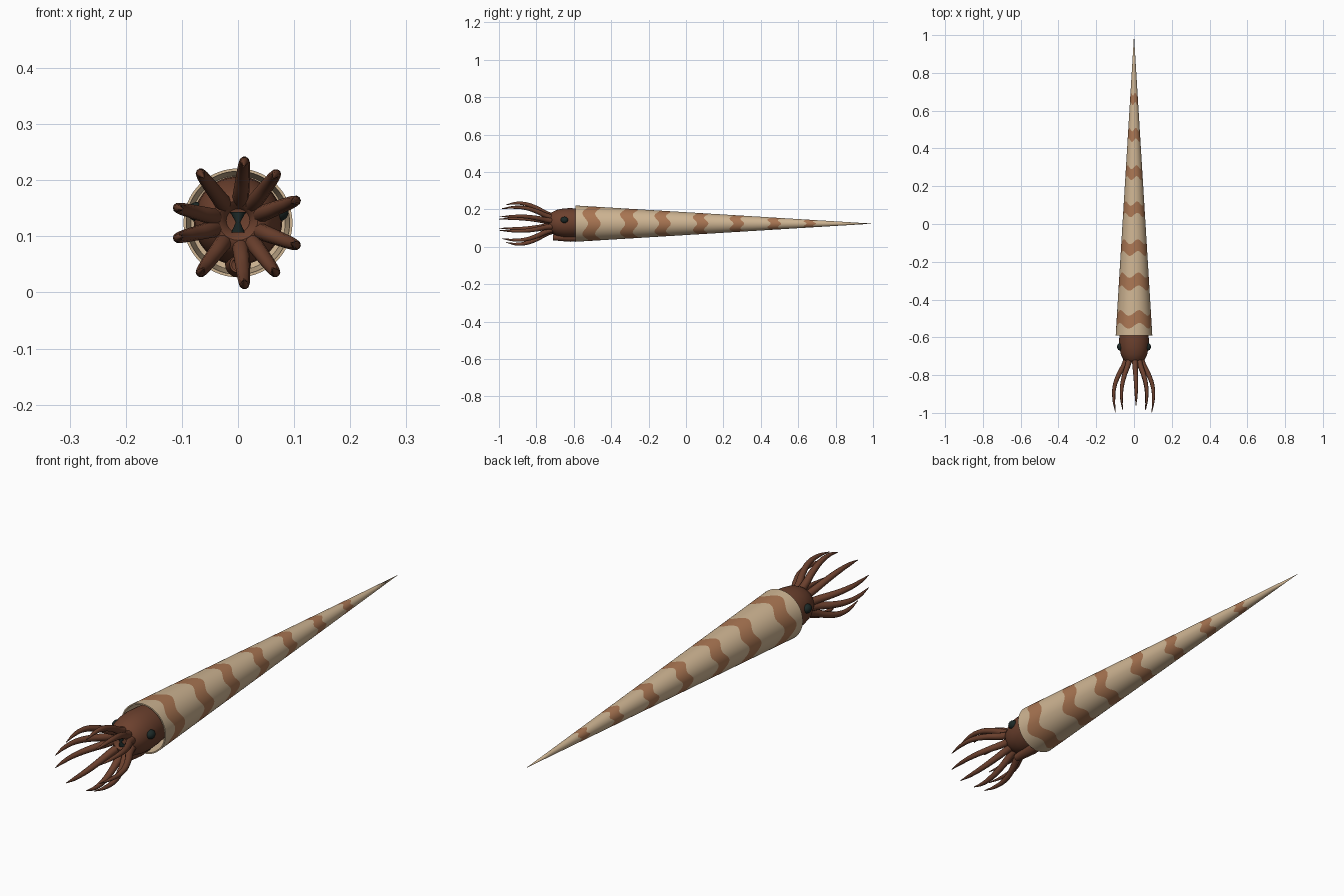
import bpy, bmesh
from math import sin, cos, pi, radians
from mathutils import Vector

cube = bpy.data.objects.get("Cube")
if cube:
    bpy.data.objects.remove(cube, do_unlink=True)

AXIS_Z = 0.124
MOUTH_Y, MOUTH_R = -0.59, 0.097


def material(name, rgb):
    m = bpy.data.materials.new(name)
    m.use_nodes = True
    m.diffuse_color = (*rgb, 1)
    m.node_tree.nodes["Principled BSDF"].inputs["Base Color"].default_value = (*rgb, 1)
    return m


CREAM = material("cream shell", (0.62, 0.46, 0.29))
STRIPE = material("tan stripe", (0.40, 0.18, 0.085))
SKIN = material("brown skin", (0.15, 0.052, 0.027))
DARK = material("dark eye and beak", (0.012, 0.022, 0.020))


def smooth(obj, angle=40):
    bpy.ops.object.select_all(action='DESELECT')
    obj.select_set(True)
    bpy.context.view_layer.objects.active = obj
    bpy.ops.object.shade_smooth_by_angle(angle=radians(angle))


def finish(name, bm, mats):
    bmesh.ops.remove_doubles(bm, verts=bm.verts, dist=1e-5)
    bmesh.ops.recalc_face_normals(bm, faces=bm.faces)
    mesh = bpy.data.meshes.new(name)
    bm.to_mesh(mesh)
    bm.free()
    for m in mats:
        mesh.materials.append(m)
    obj = bpy.data.objects.new(name, mesh)
    bpy.context.collection.objects.link(obj)
    smooth(obj)
    return obj


def lathe(name, rings, mats, seg=48, z=AXIS_Z, band_of=lambda i: 0):
    """Revolve rings about y; each ring is a function of angle giving (radius, y)."""
    bm = bmesh.new()
    loops = []
    for ring in rings:
        loop = []
        for k in range(seg):
            t = 2 * pi * k / seg
            r, y = ring(t)
            loop.append(bm.verts.new((r * cos(t), y, z + r * sin(t))))
        loops.append(loop)
    for i, (a, b) in enumerate(zip(loops, loops[1:])):
        for k in range(seg):
            n = (k + 1) % seg
            bm.faces.new((a[k], a[n], b[n], b[k])).material_index = band_of(i)
    bmesh.ops.dissolve_degenerate(bm, dist=1e-6, edges=bm.edges)
    return finish(name, bm, mats)


def fixed(points):
    return [lambda t, p=p: p for p in points]


# Shell: straight cone whose rings follow the wavy edges of the stripes
def cone_ring(y, amp):
    def ring(t):
        yy = y + amp * cos(5 * t)
        return MOUTH_R * (1 - yy) / (1 - MOUTH_Y), yy
    return ring


rings = fixed([(0, -0.46), (0.084, -0.48), (0.092, MOUTH_Y)])
rings.append(cone_ring(MOUTH_Y, 0))
striped = set()
for centre, half in [(-0.505, 0.034), (-0.305, 0.034), (-0.125, 0.031), (0.078, 0.03),
                     (0.272, 0.029), (0.472, 0.028), (0.662, 0.025)]:
    amp = 0.006 + 0.009 * (1 - centre) / 1.5
    striped.add(len(rings))
    rings += [cone_ring(centre - half, amp), cone_ring(centre + half, amp)]
rings += [cone_ring(0.85, 0), cone_ring(1.0, 0)]
lathe("shell", rings, [CREAM, STRIPE], seg=80, band_of=lambda i: int(i in striped))

# Head with a raised lip around the mouth
lathe("head", fixed([(0, -0.47), (0.066, -0.5), (0.076, -0.57), (0.079, -0.62), (0.077, -0.655),
                     (0.070, -0.69), (0.056, -0.718), (0.044, -0.73), (0.035, -0.732),
                     (0.027, -0.726), (0.021, -0.715), (0, -0.71)]), [SKIN], z=0.128)

# Hollow funnel below the head
lathe("funnel", fixed([(0, -0.56), (0.02, -0.57), (0.023, -0.62), (0.019, -0.67), (0.015, -0.712),
                       (0.011, -0.712), (0.011, -0.68), (0, -0.675)]), [SKIN], seg=24, z=0.05)


# Tentacles: arms that flare from the head, then bend forward to a point
def tentacle(index, degrees):
    a = radians(degrees)
    tip = -0.957 - 0.043 * abs(cos(a))
    path = [(0.036, -0.70, 0.016), (0.053, -0.745, 0.0145), (0.084, -0.80, 0.0125),
            (0.106, -0.86, 0.0105), (0.110, (tip - 0.86) / 2, 0.0075), (0.101, tip, 0.0015)]
    curve = bpy.data.curves.new("tentacle", 'CURVE')
    curve.dimensions = '3D'
    curve.bevel_depth = 1
    curve.bevel_resolution = 3
    curve.resolution_u = 6
    curve.use_fill_caps = True
    spline = curve.splines.new('BEZIER')
    spline.bezier_points.add(len(path) - 1)
    for point, (rho, y, radius) in zip(spline.bezier_points, path):
        point.co = Vector((rho * cos(a), y, AXIS_Z + rho * sin(a)))
        point.radius = radius
        point.handle_left_type = point.handle_right_type = 'AUTO'
    curve.materials.append(SKIN)
    obj = bpy.data.objects.new(f"tentacle_{index}", curve)
    bpy.context.collection.objects.link(obj)
    bpy.ops.object.select_all(action='DESELECT')
    obj.select_set(True)
    bpy.context.view_layer.objects.active = obj
    bpy.ops.object.convert(target='MESH')
    smooth(bpy.context.object, 60)


for i, deg in enumerate([84, 52, 21, -21, -53, -84, -127, -166, 166, 127]):
    tentacle(i + 1, deg)

# Eyes
for side, sign in (("left", 1), ("right", -1)):
    bm = bmesh.new()
    bmesh.ops.create_uvsphere(bm, u_segments=24, v_segments=16, radius=1)
    bmesh.ops.scale(bm, vec=(0.016, 0.020, 0.017), verts=bm.verts)
    bmesh.ops.translate(bm, vec=(sign * 0.074, -0.65, 0.144), verts=bm.verts)
    finish(f"{side}_eye", bm, [DARK])

# Beak: two blunt wedges meeting at the middle of the mouth
for part, sign, size in (("upper", 1, 0.014), ("lower", -1, 0.012)):
    bm = bmesh.new()
    bmesh.ops.create_cone(bm, cap_ends=True, segments=16, radius1=size, radius2=0.004, depth=0.018)
    for v in bm.verts:
        v.co.z *= -sign
        v.co.y -= 0.722 if v.co.z * sign > 0 else 0.732
        v.co.z += 0.125 + sign * 0.009
    finish(f"{part}_beak", bm, [DARK])
